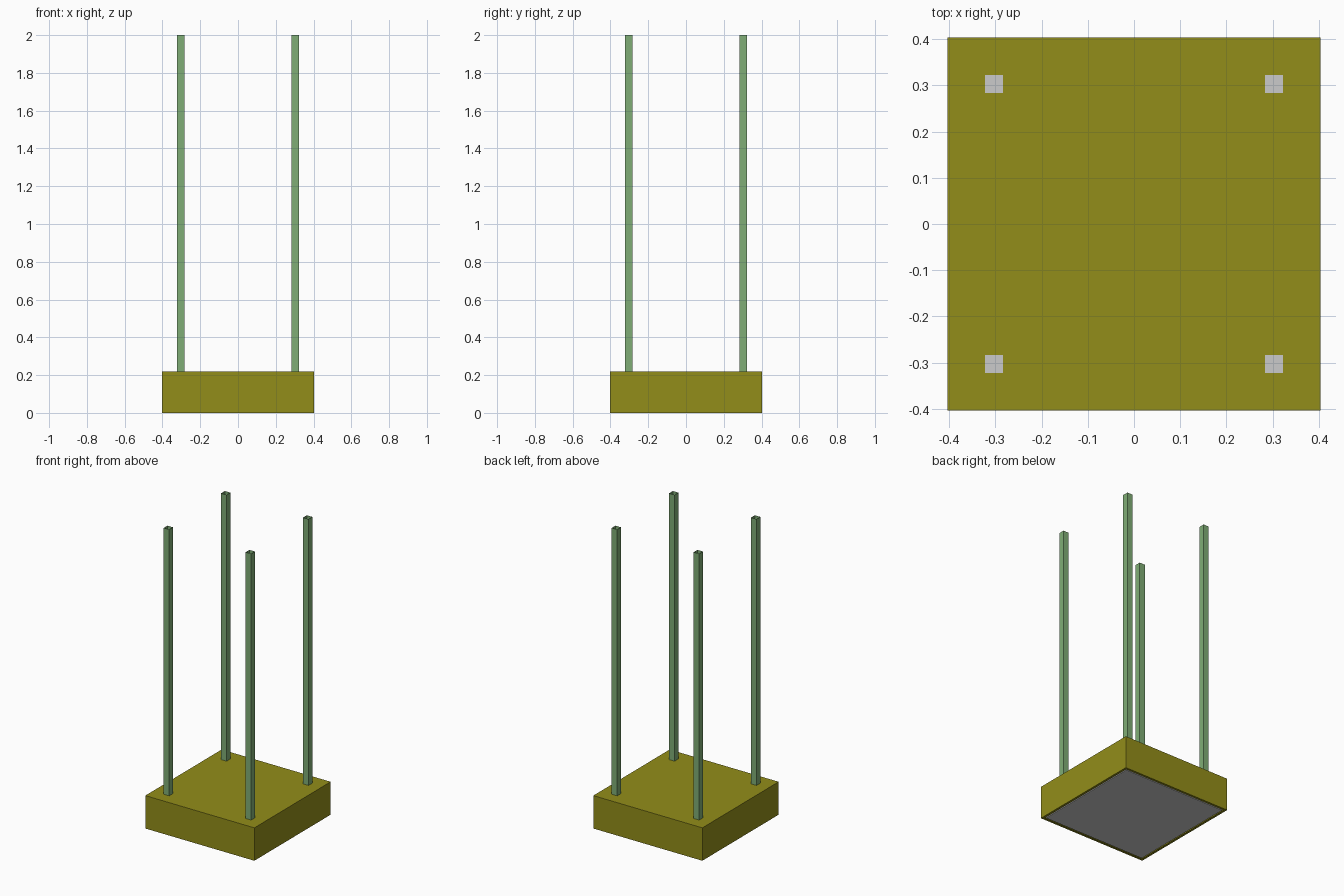
import bpy, bmesh
from mathutils import Matrix, Vector

if "Cube" in bpy.data.objects:
    bpy.data.objects.remove(bpy.data.objects["Cube"])


def material(name, color):
    m = bpy.data.materials.new(name)
    m.diffuse_color = (*color, 1)
    m.use_nodes = True
    m.node_tree.nodes["Principled BSDF"].inputs["Base Color"].default_value = m.diffuse_color
    return m


def box(name, center, size, mat=None, edit=None):
    bm = bmesh.new()
    bmesh.ops.create_cube(bm, size=1, matrix=Matrix.Diagonal((*size, 1)))
    bm.normal_update()
    if edit:
        edit(bm)
    me = bpy.data.meshes.new(name)
    bm.to_mesh(me)
    bm.free()
    ob = bpy.data.objects.new(name, me)
    ob.location = center
    bpy.context.collection.objects.link(ob)
    if mat:
        me.materials.append(mat)
    return ob


def facing(bm, direction):
    return [f for f in bm.faces if f.normal.dot(Vector(direction)) > 0.9]


def open_bottom(bm):
    # leave a narrow rim around an opening in the underside
    bottom = facing(bm, (0, 0, -1))
    bmesh.ops.inset_region(bm, faces=bottom, thickness=RIM)
    bmesh.ops.delete(bm, geom=bottom, context='FACES')


def open_ends(bm):
    ends = facing(bm, (0, 0, 1)) + facing(bm, (0, 0, -1))
    bmesh.ops.delete(bm, geom=ends, context='FACES')


olive = material("olive", (0.29, 0.27, 0.01))
green = material("green", (0.216, 0.423, 0.181))

BASE, BASE_H, RIM = 0.806, 0.22, 0.022
POST, POST_AT, TOP = 0.04, 0.303, 2.0

# Base block with a rim below
box("base", (0, 0, BASE_H / 2), (BASE, BASE, BASE_H), olive, open_bottom)

# Grey plate filling the underside
plate = BASE - 2 * RIM
box("bottom_plate", (0, 0, 0.01), (plate, plate, 0.02))

# Four hollow posts, open at the top, each with a grey floor
for y, depth in ((-1, "front"), (1, "back")):
    for x, side in ((-1, "left"), (1, "right")):
        px, py = x * POST_AT, y * POST_AT
        box(f"{depth}_{side}_post", (px, py, (BASE_H + TOP) / 2),
            (POST, POST, TOP - BASE_H), green, open_ends)
        box(f"{depth}_{side}_post_floor", (px, py, BASE_H),
            (POST - 0.001, POST - 0.001, 0.006))
